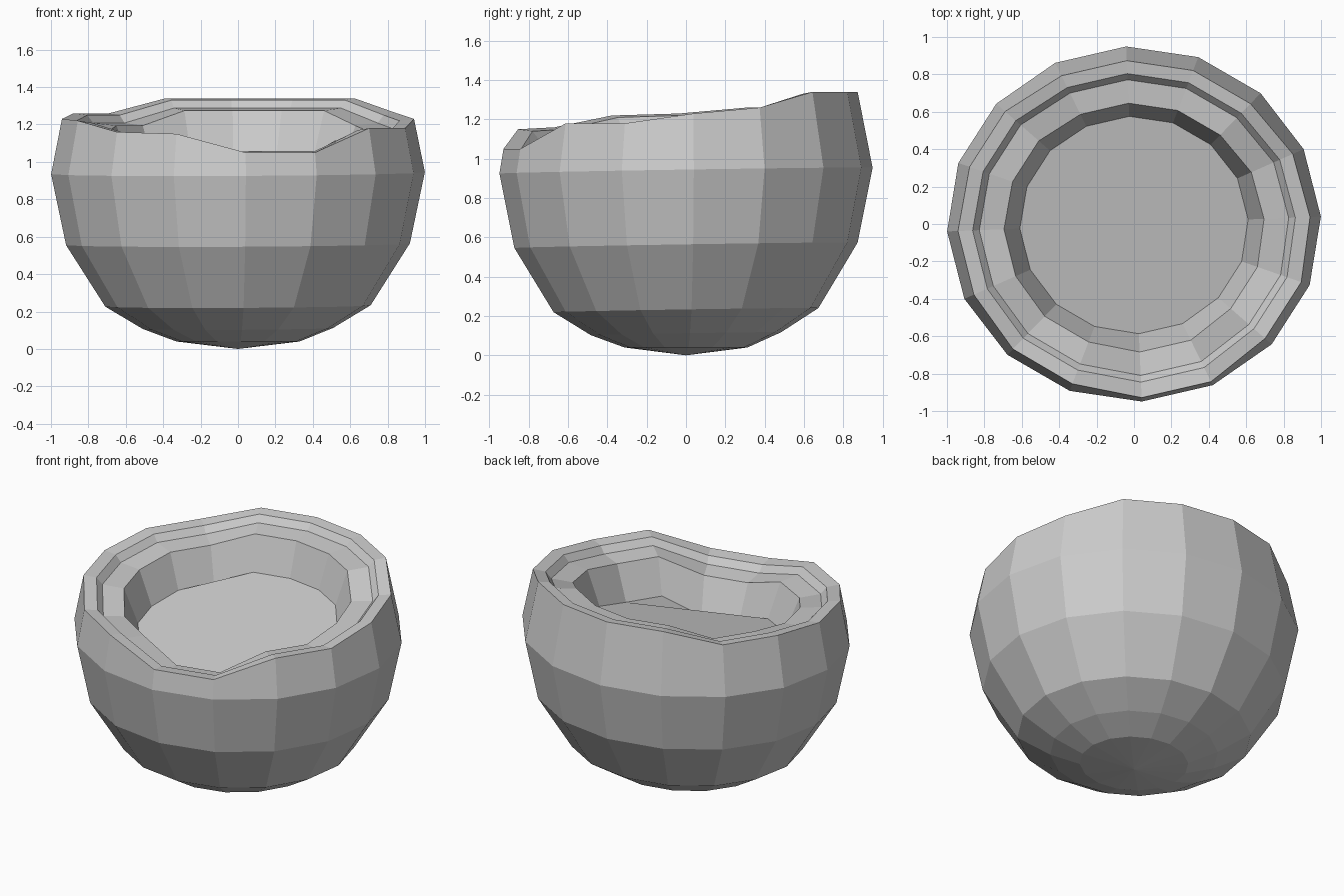
import bpy, bmesh, math

if "Cube" in bpy.data.objects:
    bpy.data.objects.remove(bpy.data.objects["Cube"])

N = 16            # sides of the bowl
PHASE = 2.4       # small turn of the polygon, degrees
SQUASH = 0.95     # depth relative to width

# uneven rim height, one per side, counter-clockwise from +x
RIM = [1.23, 1.26, 1.34, 1.34, 1.34, 1.34, 1.26, 1.26,
       1.23, 1.22, 1.16, 1.15, 1.05, 1.05, 1.18, 1.18]

# outer body: (radius, height) of each ring
BODY = [(0.33, 0.04), (0.51, 0.11), (0.71, 0.23), (0.92, 0.56), (1.0, 0.94)]

# rim and inside: (radius, taper with rim height, offset below rim)
INSIDE = [(0.948, 0.20, 0.0), (0.868, 0.15, -0.01), (0.832, 0.14, -0.052),
          (0.70, 0.14, -0.066), (0.612, 0.04, -0.285)]

bm = bmesh.new()


def ring(radius_height):
    verts = []
    for k in range(N):
        t = math.radians(PHASE + 360 / N * k)
        r, z = radius_height(k, t)
        verts.append(bm.verts.new((r * math.cos(t), SQUASH * r * math.sin(t), z)))
    return verts


rings = []
# body rings lean very slightly
for r, z in BODY:
    lean = 0 if z < 0.1 else 1
    rings.append(ring(lambda k, t: (
        r, z + lean * r * (0.015 * math.sin(t) + 0.005 * math.cos(t)))))
# rim, inner ledge and inner wall follow the uneven rim
for r, taper, drop in INSIDE:
    rings.append(ring(lambda k, t: (r - taper * (RIM[k] - 1.2), RIM[k] + drop)))

for a, b in zip(rings, rings[1:]):
    for k in range(N):
        j = (k + 1) % N
        bm.faces.new((a[k], a[j], b[j], b[k]))

# pointed underside fan and the filled surface inside
tip = bm.verts.new((0, 0, 0))
for k in range(N):
    bm.faces.new((tip, rings[0][(k + 1) % N], rings[0][k]))
bm.faces.new(rings[-1])

bmesh.ops.recalc_face_normals(bm, faces=bm.faces)
mesh = bpy.data.meshes.new("bowl")
bm.to_mesh(mesh)
bm.free()
bpy.context.collection.objects.link(bpy.data.objects.new("bowl", mesh))
